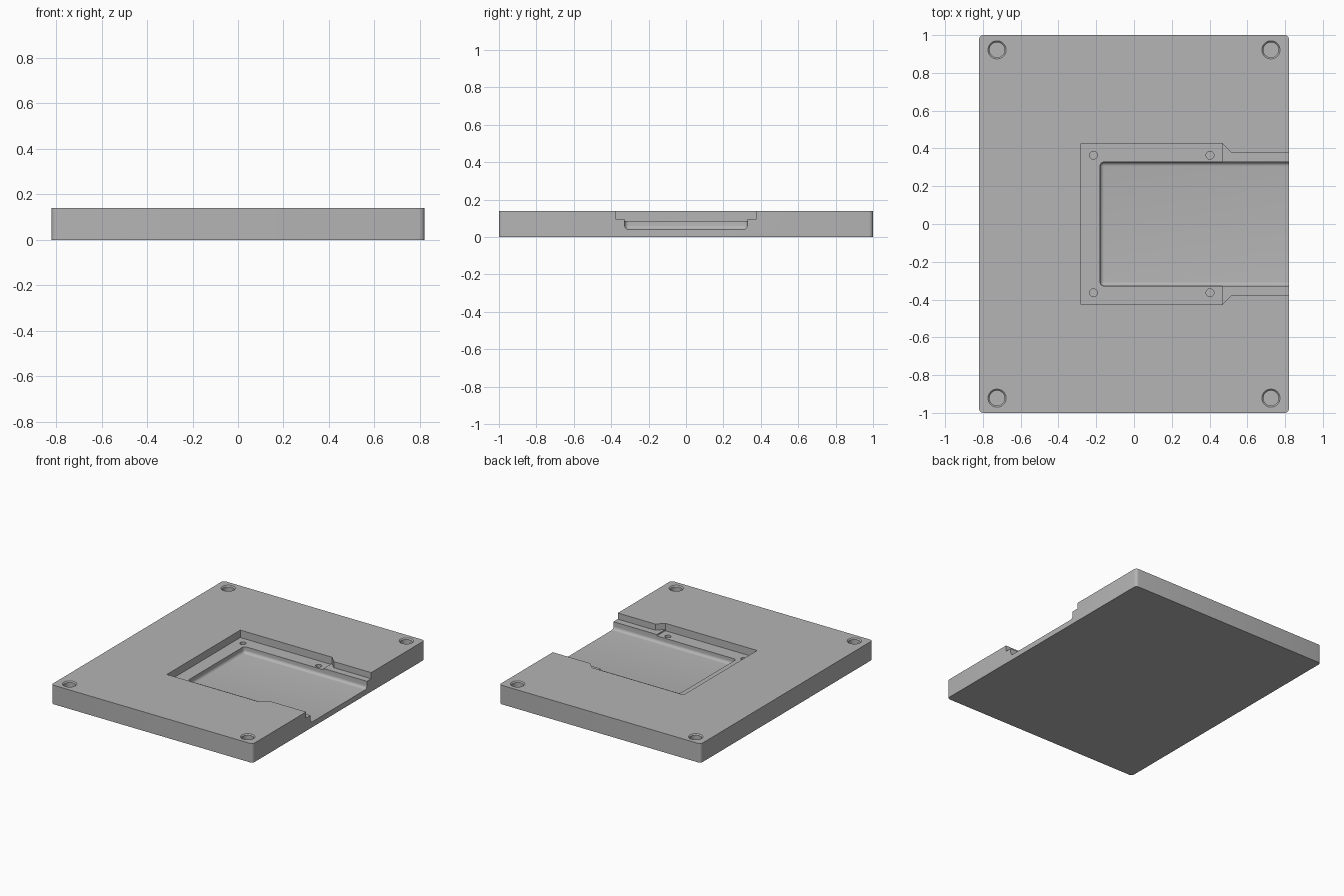
import bpy, bmesh, math

if "Cube" in bpy.data.objects:
    bpy.data.objects.remove(bpy.data.objects["Cube"])

H = 0.14  # plate thickness

grey = bpy.data.materials.new("plain grey")
grey.diffuse_color = (0.46, 0.46, 0.46, 1)
grey.use_nodes = True
grey.node_tree.nodes["Principled BSDF"].inputs["Base Color"].default_value = grey.diffuse_color


def prism(name, pts, z0, z1):
    """Upright prism from an outline."""
    bm = bmesh.new()
    face = bm.faces.new([bm.verts.new((x, y, z0)) for x, y in pts])
    top = bmesh.ops.extrude_face_region(bm, geom=[face])["geom"]
    bmesh.ops.translate(bm, vec=(0, 0, z1 - z0),
                        verts=[v for v in top if isinstance(v, bmesh.types.BMVert)])
    bmesh.ops.recalc_face_normals(bm, faces=bm.faces)
    return finish(name, bm)


def finish(name, bm):
    me = bpy.data.meshes.new(name)
    bm.to_mesh(me)
    bm.free()
    me.materials.append(grey)
    ob = bpy.data.objects.new(name, me)
    bpy.context.collection.objects.link(ob)
    return ob


def box(x0, x1, y):
    return [(x0, -y), (x1, -y), (x1, y), (x0, y)]


def round_edges(ob, radius, segments, rule):
    bm = bmesh.new()
    bm.from_mesh(ob.data)
    edges = [e for e in bm.edges if rule(e.verts[0].co, e.verts[1].co)]
    bmesh.ops.bevel(bm, geom=edges, offset=radius, segments=segments,
                    profile=0.5, affect='EDGES')
    bm.to_mesh(ob.data)
    bm.free()


def hole(name, x, y, r_low, r_top, z0, z1):
    """Round cutter, r_low at z0 and r_top at z1."""
    bm = bmesh.new()
    bmesh.ops.create_cone(bm, cap_ends=True, segments=32, radius1=r_low,
                          radius2=r_top, depth=z1 - z0)
    bmesh.ops.translate(bm, vec=(x, y, (z0 + z1) / 2), verts=bm.verts)
    return finish(name, bm)


# plate with rounded upright corners
plate = prism("base_plate", box(-0.82, 0.82, 1.0), 0, H)
round_edges(plate, 0.022, 5, lambda a, b: abs(a.z - b.z) > 0.1)

# wide shallow recess, then the side channel with chamfered shoulders
recess = prism("recess_cutter", box(-0.28, 0.467, 0.427), 0.085, 0.3)
half = [(0.9, 0.378), (0.515, 0.378), (0.467, 0.427), (0.3, 0.4)]
channel = prism("channel_cutter",
                half + [(x, -y) for x, y in reversed(half)], 0.095, 0.3)

# deep pocket with rounded floor edges, open on the right
pocket = prism("pocket_cutter", box(-0.18, 0.95, 0.328), 0.04, 0.3)
round_edges(pocket, 0.022, 6, lambda a, b: (a.x < 0 and b.x < 0) or
            (a.z < 0.05 and b.z < 0.05 and abs(a.y - b.y) < 0.01))
cutters = [recess, channel, pocket]

# corner holes with a bevelled rim, and small screw holes in the ledge
for sy in (-1, 1):
    for x in (-0.725, 0.725):
        cutters.append(hole("corner_hole_cutter", x, sy * 0.922, 0.04, 0.04, 0.10, 0.3))
        cutters.append(hole("corner_rim_cutter", x, sy * 0.922, 0.04, 0.056, H - 0.008, H + 0.008))
    for x in (-0.215, 0.402):
        cutters.append(hole("screw_hole_cutter", x, sy * 0.364, 0.021, 0.021, 0.045, 0.3))

bpy.context.view_layer.objects.active = plate
plate.select_set(True)
for c in cutters:
    mod = plate.modifiers.new("cut", 'BOOLEAN')
    mod.operation = 'DIFFERENCE'
    mod.solver = 'EXACT'
    mod.object = c
    bpy.ops.object.modifier_apply(modifier=mod.name)
    bpy.data.objects.remove(c)

bpy.ops.object.shade_smooth_by_angle(angle=math.radians(30))
